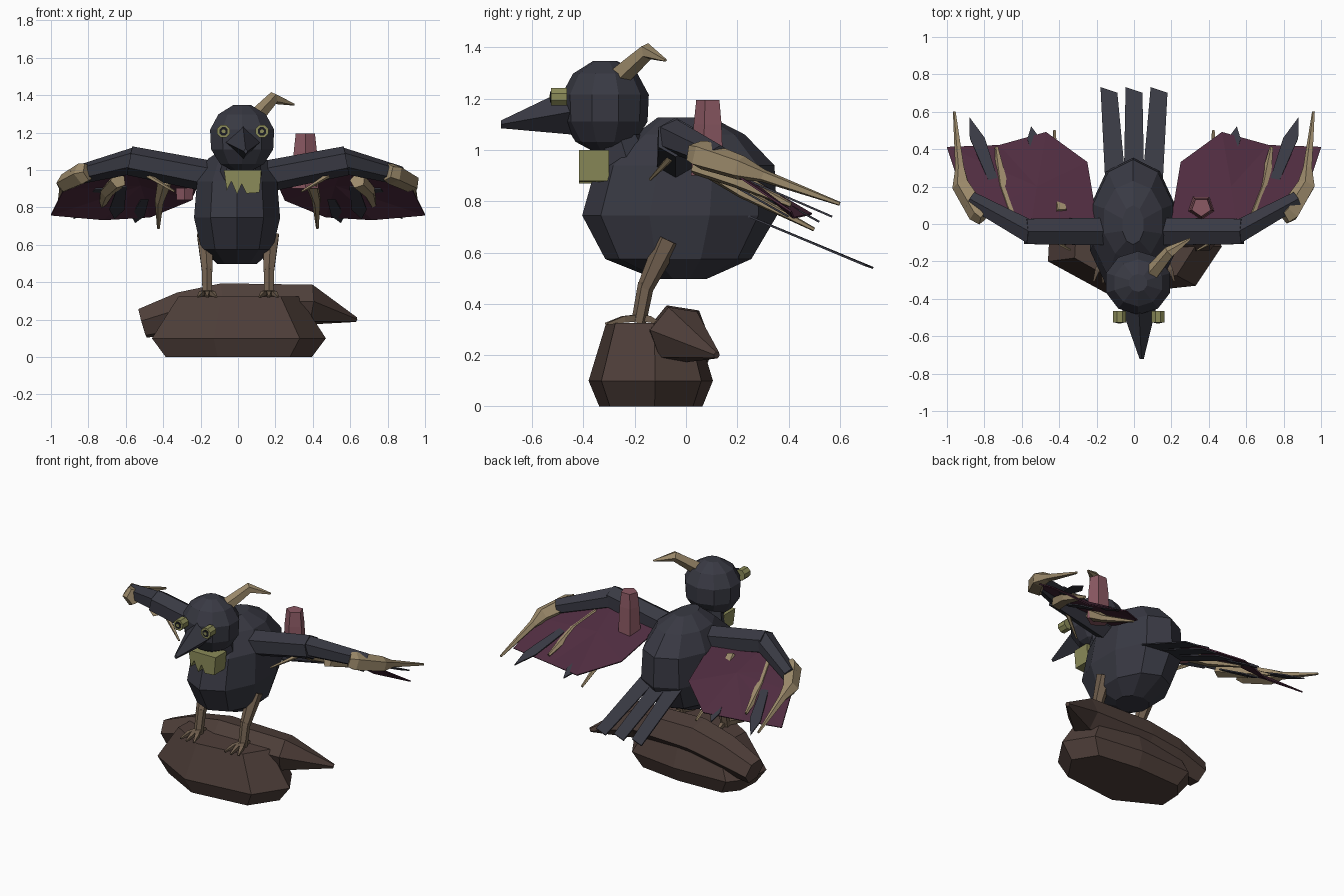
import bpy, bmesh, math
from mathutils import Vector as V

if "Cube" in bpy.data.objects:
    bpy.data.objects.remove(bpy.data.objects["Cube"])


def mat(name, r, g, b):
    m = bpy.data.materials.new(name)
    m.diffuse_color = (r, g, b, 1)
    m.use_nodes = True
    m.node_tree.nodes["Principled BSDF"].inputs["Base Color"].default_value = m.diffuse_color
    return m


DARK = mat("charcoal_feather", .040, .041, .056)
BLACK = mat("near_black", .012, .012, .016)
MAROON = mat("maroon_membrane", .078, .025, .050)
PINK = mat("dusty_pink", .26, .10, .125)
BONE = mat("tan_bone", .34, .26, .15)
LEG = mat("brown_leg", .17, .12, .08)
WOOD = mat("dark_wood", .078, .050, .042)
OLIVE = mat("olive_green", .26, .26, .10)


def finish(bm, name, m):
    bmesh.ops.recalc_face_normals(bm, faces=bm.faces)
    me = bpy.data.meshes.new(name)
    bm.to_mesh(me)
    bm.free()
    me.materials.append(m)
    ob = bpy.data.objects.new(name, me)
    bpy.context.collection.objects.link(ob)
    return ob


def loft(name, rings, m):
    """Skin a list of equal-length point rings and cap both ends."""
    bm = bmesh.new()
    vs = [[bm.verts.new(p) for p in r] for r in rings]
    n = len(vs[0])
    for a, b in zip(vs, vs[1:]):
        for i in range(n):
            j = (i + 1) % n
            bm.faces.new((a[i], a[j], b[j], b[i]))
    bm.faces.new(vs[0])
    bm.faces.new(vs[-1])
    return finish(bm, name, m)


def ellipse(cx, cy, z, rx, ry, n):
    return [(cx + rx * math.sin(2 * math.pi * i / n),
             cy - ry * math.cos(2 * math.pi * i / n), z) for i in range(n)]


def tube(name, path, m, n=5, phase=.5):
    """Path entries are (x, y, z, radius)."""
    pts = [V(p[:3]) for p in path]
    rings = []
    for i, p in enumerate(pts):
        t = (pts[min(i + 1, len(pts) - 1)] - pts[max(i - 1, 0)]).normalized()
        ref = V((0, 0, 1)) if abs(t.z) < .9 else V((0, 1, 0))
        u = t.cross(ref).normalized()
        w = u.cross(t)
        r = path[i][3]
        rings.append([p + r * (u * math.cos(a) + w * math.sin(a))
                      for a in (2 * math.pi * (k + phase) / n for k in range(n))])
    return loft(name, rings, m)


def prism(name, outline, y0, y1, m):
    return loft(name, [[(x, y, z) for x, z in outline] for y in (y0, y1)], m)


def sheet(name, pts, faces, m, thick=.008):
    bm = bmesh.new()
    vs = [bm.verts.new(p) for p in pts]
    for f in faces:
        bm.faces.new([vs[i] for i in f])
    ob = finish(bm, name, m)
    mod = ob.modifiers.new("thickness", "SOLIDIFY")
    mod.thickness = thick
    mod.offset = 0
    return ob


# Body: z, front y, back y, half width
body = [(.497, -.12, .08, .11), (.575, -.315, .255, .20), (.745, -.405, .355, .242),
        (.94, -.35, .345, .225), (1.06, -.2, .23, .163), (1.127, -.11, .10, .06)]
loft("body", [ellipse(-.005, (a + b) / 2, z, rx, (b - a) / 2, 10)
              for z, a, b, rx in body], DARK)

# Head
loft("head", [ellipse(.022, -.315, 1.172 + .175 * h, r * .18, r * .17, 10)
              for h, r in ((-1, .3), (-.8, .68), (-.35, .97), (.25, 1), (.72, .74), (1, .28))],
     DARK)
loft("neck", [ellipse(.02, -.26, 1.06, .1, .09, 8), ellipse(.01, -.22, .93, .12, .12, 8)], DARK)

# Beak: ridge, sides and keel tapering to a point
loft("beak", [[(.025, -.44, 1.25), (.12, -.44, 1.15), (.03, -.44, 1.06), (-.07, -.44, 1.15)],
              [(.04, -.722, 1.115), (.052, -.722, 1.1), (.042, -.722, 1.085),
               (.03, -.722, 1.1)]], DARK)

# Eyes: cylinder with two thin discs on the front
for side, x in (("left", -.077), ("right", .128)):
    for part, r, y0, y1, m in (("eye", .037, -.465, -.527, OLIVE),
                               ("eye_socket", .024, -.527, -.53, BLACK),
                               ("eye_pupil", .011, -.53, -.533, OLIVE)):
        prism(f"{side}_{part}", [(x + r * math.cos(k * math.pi / 4 + .39),
                                  1.207 + r * math.sin(k * math.pi / 4 + .39))
                                 for k in range(8)], y0, y1, m)

# Ragged throat patch
prism("throat_patch", [(-.075, 1.0), (-.06, .89), (-.035, .94), (-.005, .87), (.02, .925),
                       (.045, .875), (.115, .88), (.125, 1.0)], -.418, -.30, OLIVE)

# Single bent horn
tube("horn", [(.09, -.27, 1.28, .045), (.19, -.15, 1.385, .034), (.30, -.08, 1.35, .006)], BONE)

# Tail feathers
for i, x in enumerate((-.13, 0, .13)):
    bx, tx = x * .75, x * 1.03
    sheet(f"tail_feather_{i + 1}",
          [(bx - .055, .2, .76), (bx + .055, .2, .76), (tx + .045, .70, .55), (tx - .045, .73, .54)],
          [(0, 1, 2, 3)], DARK, .008)

for side, s in (("left", -1), ("right", 1)):
    def flip(pts):
        return [(s * p[0],) + tuple(p[1:]) for p in pts]

    # Wing arm: two straight segments meeting at a sharp elbow
    tube(f"{side}_upper_arm", flip([(.12, -.04, .96, .085), (.58, -.04, 1.05, .078)]), DARK, 6)
    tube(f"{side}_forearm", flip([(.54, -.05, 1.055, .07), (.87, .13, .97, .05)]), DARK, 6)

    # Finger bones and spurs
    tube(f"{side}_long_finger", flip([(.80, .04, .99, .05), (.83, .06, .98, .06),
                                      (.925, .21, .93, .05), (.93, .3, .90, .026),
                                      (.96, .6, .79, .008)]), BONE)
    tube(f"{side}_second_finger", flip([(.64, .04, .945, .045), (.70, .2, .885, .036),
                                        (.735, .41, .785, .01)]), BONE)
    tube(f"{side}_third_finger", flip([(.39, .06, .945, .04), (.42, .22, .835, .025),
                                       (.425, .5, .69, .008)]), BONE)
    tube(f"{side}_arm_spur", flip([(.48, -.06, .97, .015), (.34, -.14, .885, .006)]), BONE)

    # Membrane fan around a raised centre
    edge = [(.2, .03, .95), (.55, .0, 1.0), (.82, .07, .96), (.93, .2, .9), (1.0, .41, .76),
            (.72, .42, .735), (.47, .49, .75), (.25, .33, .84)]
    sheet(f"{side}_membrane", flip([(.52, .2, .92)] + edge),
          [(0, i, i % 8 + 1) for i in range(1, 9)], MAROON)

    # Loose wing feathers
    for i, (a, b, w) in enumerate([((.74, .2, .9), (.88, .57, .74), .04),
                                   ((.5, .3, .84), (.55, .52, .72), .035),
                                   ((.62, .1, .91), (.66, .4, .74), .04)]):
        a, b = V(a), V(b)
        c = a.lerp(b, .7)
        sheet(f"{side}_wing_feather_{i + 1}",
              flip([a + V((-w * .6, 0, 0)), a + V((w * .6, 0, 0)), c + V((w, 0, 0)), b,
                    c + V((-w, 0, 0))]), [(0, 1, 2, 3, 4)], DARK)

    # Legs and toes
    tube(f"{side}_thigh", flip([(.175, -.07, .65, .05), (.165, -.16, .46, .032)]), LEG, 6)
    tube(f"{side}_shin", flip([(.165, -.155, .48, .032), (.165, -.185, .325, .029)]), LEG, 6)
    for i, (dx, dy) in enumerate(((-.05, -.125), (0, -.135), (.05, -.125), (0, .08))):
        tube(f"{side}_toe_{i + 1}", flip([(.165, -.18, .345, .02),
                                          (.165 + dx * .6, -.18 + dy * .5, .34, .018),
                                          (.165 + dx, -.18 + dy, .322, .006)]), LEG, 4)

# Pink stumps: one through the top of the right wing, one under the left
loft("upper_stump", [ellipse(.36, .09, .9, .075, .07, 5), ellipse(.36, .09, 1.1, .065, .06, 5),
                     ellipse(.36, .09, 1.195, .054, .05, 5)], PINK)
loft("lower_stump", [ellipse(-.285, .13, .84, .045, .045, 5),
                     ellipse(-.285, .13, .905, .05, .05, 5)], PINK)

# Perch: faceted block, scaled outline per level
outline = [(-.46, -.2), (-.13, -.38), (.33, -.33), (.47, -.12), (.36, .06), (.02, .105),
           (-.36, .09), (-.45, -.02)]
loft("perch_block", [[(x * k, (y + .135) * j - .135, z) for x, y in outline]
                     for z, k, j in ((0, .84, .83), (.1, 1, 1), (.325, .69, .72))], WOOD)

# Log lying behind it with a flat top, ending in a splinter
tube("perch_log", [(-.51, .0, .18, .085), (-.3, -.01, .24, .115), (-.08, -.03, .275, .128),
                   (.38, -.03, .28, .115), (.63, .12, .20, .014)], WOOD, 6, .15)
